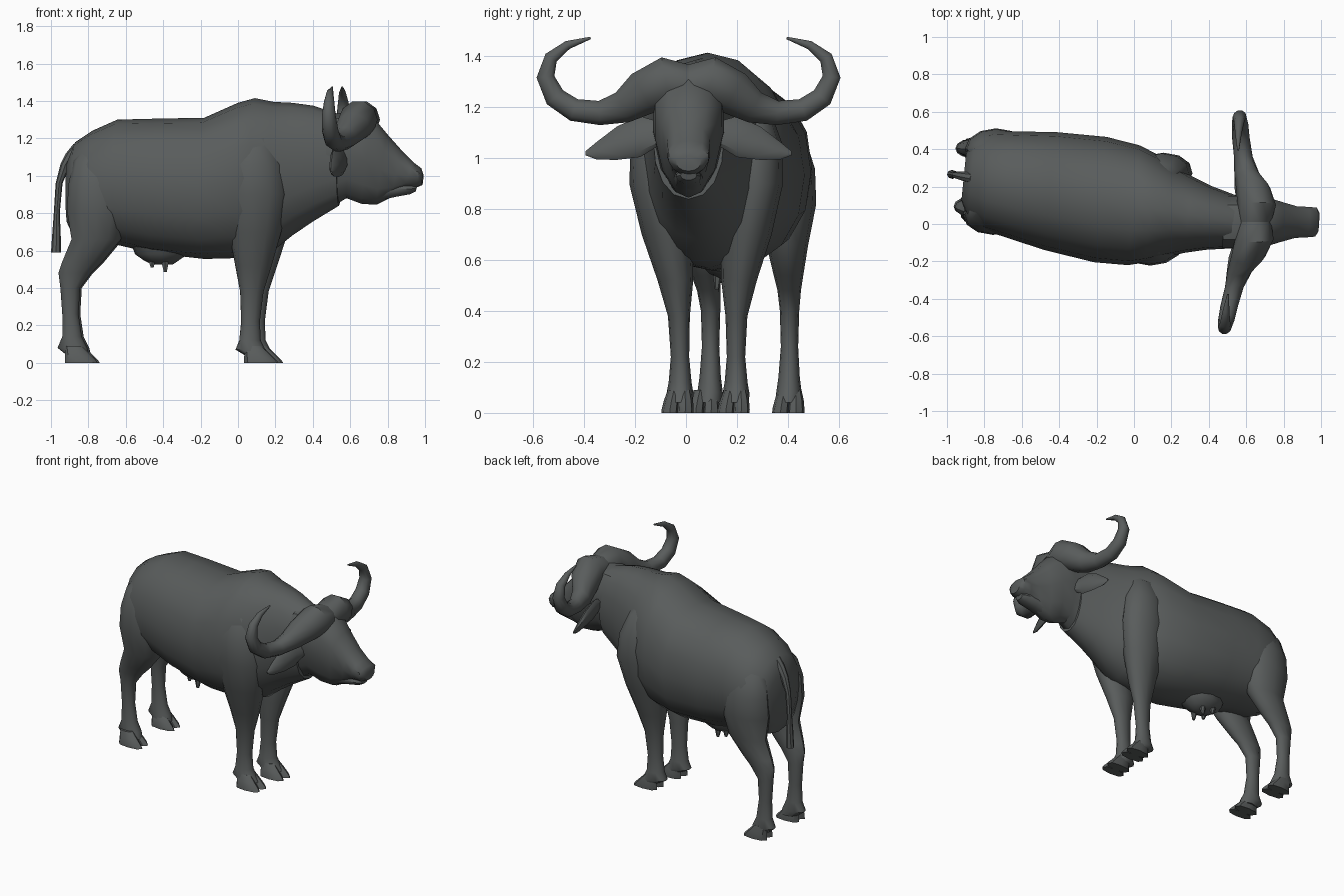
import bpy, bmesh, math
from mathutils import Vector

hide = bpy.data.materials.new("dark_grey_hide")
hide.diffuse_color = (0.1, 0.108, 0.107, 1)


def axis(x):
    """Sideways drift of the spine: the body stands slightly turned."""
    return max(0.01, 0.1 - 0.17 * x)


def skin(name, rings, n=12, p=1.0, shear=0.0, follow=True, taper=0.0):
    """Bridge rings given as (centre, u, v); p < 1 squarer, taper narrows the underside."""
    bm = bmesh.new()
    loops = []
    for c, u, v in rings:
        off = axis(c[0]) if follow else 0.01
        loop = []
        for i in range(n):
            a = 2 * math.pi * i / n
            ca, sa = math.cos(a), math.sin(a)
            ca = math.copysign(abs(ca) ** p, ca)
            sa = math.copysign(abs(sa) ** p, sa)
            q = Vector(c) + Vector(u) * ca * (1 + taper * sa) + Vector(v) * sa
            loop.append(bm.verts.new((q.x + shear * q.y, q.y + off, q.z)))
        loops.append(loop)
    for a, b in zip(loops, loops[1:]):
        for i in range(n):
            j = (i + 1) % n
            bm.faces.new((a[i], a[j], b[j], b[i]))
    bm.faces.new(loops[0])
    bm.faces.new(loops[-1])
    bmesh.ops.recalc_face_normals(bm, faces=bm.faces[:])
    me = bpy.data.meshes.new(name)
    bm.to_mesh(me)
    bm.free()
    me.materials.append(hide)
    ob = bpy.data.objects.new(name, me)
    bpy.context.collection.objects.link(ob)
    bpy.ops.object.select_all(action='DESELECT')
    ob.select_set(True)
    bpy.context.view_layer.objects.active = ob
    bpy.ops.object.shade_smooth_by_angle(angle=math.radians(42))
    return ob


def spans(rows, side=1):
    """Rings from side-view chords: (x1, z1, x2, z2, half width, offset)."""
    out = []
    for x1, z1, x2, z2, w, t in rows:
        a, b = Vector((x1, 0, z1)), Vector((x2, 0, z2))
        c = (a + b) / 2
        c.y = side * t
        out.append((c, (0, w, 0), (a - b) / 2))
    return out


def limb(rows, side):
    """Horizontal rings: (z, back x, front x, half width, offset)."""
    return spans([(b, z, f, z, w, t) for z, b, f, w, t in rows], side)


# Trunk and neck: x, top, bottom, half width
trunk = [(-.91, 1.08, .74, .13), (-.87, 1.18, .66, .21), (-.78, 1.24, .63, .265),
         (-.645, 1.30, .63, .285), (-.45, 1.305, .585, .315), (-.18, 1.31, .555, .335),
         (0, 1.39, .56, .32), (.09, 1.415, .57, .29), (.19, 1.395, .60, .245),
         (.29, 1.39, .68, .205), (.40, 1.375, .755, .17), (.54, 1.33, .84, .14)]
skin("trunk", spans([(x, t, x, b, w, 0) for x, t, b, w in trunk]), 16, .92, .1)

# Head, from the neck to the nose
skin("head", spans([(.48, 1.33, .48, .82, .14, 0), (.62, 1.34, .58, .88, .14, 0),
                    (.725, 1.31, .66, .85, .132, 0), (.80, 1.22, .74, .845, .108, 0),
                    (.88, 1.13, .82, .885, .085, 0), (.94, 1.07, .89, .93, .082, 0),
                    (.98, 1.04, .95, .935, .078, 0), (.99, 1.01, .985, .95, .05, 0)]),
     12, .85, .06, False, .22)
skin("lower_lip", spans([(.76, .97, .76, .865, .06, 0), (.86, .97, .84, .885, .055, 0),
                         (.93, .96, .92, .90, .05, 0), (.96, .95, .95, .915, .032, 0)]),
     10, .9, 0, False)

# Udder and tail
skin("udder", limb([(.66, -.58, -.22, .13, 0), (.58, -.55, -.27, .11, 0),
                    (.545, -.50, -.32, .075, 0), (.525, -.46, -.35, .035, 0)], 1))
skin("tail", limb([(1.17, -.88, -.80, .03, 0), (1.12, -.92, -.85, .027, 0),
                   (1.06, -.95, -.895, .024, 0),
                   (.96, -.975, -.938, .018, 0), (.80, -.985, -.953, .017, 0),
                   (.69, -.993, -.948, .024, 0), (.59, -1.0, -.945, .024, 0)], 1), 8)

front_leg = [(1.31, .06, .16, .04, .09), (1.20, .0, .22, .085, .16),
             (1.06, -.04, .27, .11, .187), (.90, -.045, .29, .112, .19),
             (.70, -.03, .25, .10, .155),
             (.52, .0, .195, .07, .125), (.38, .025, .15, .043, .113),
             (.22, .03, .13, .036, .11), (.12, .02, .135, .045, .11),
             (.07, .0, .16, .054, .11), (.04, .05, .18, .052, .11)]
hind_leg = [(1.20, -.80, -.68, .04, .09), (1.08, -.875, -.62, .085, .155),
            (.96, -.90, -.59, .105, .175),
            (.82, -.91, -.58, .11, .175), (.66, -.885, -.62, .082, .17),
            (.54, -.935, -.72, .058, .162), (.48, -.955, -.78, .046, .158),
            (.40, -.945, -.84, .038, .155), (.26, -.935, -.848, .034, .155),
            (.14, -.935, -.83, .042, .155), (.08, -.96, -.80, .05, .155),
            (.04, -.91, -.79, .05, .155)]

# Horn path: offset, x, z, radius;  ear: offset, x, z, thickness, half height
horn = [(0, .645, 1.285, .088), (.09, .65, 1.30, .103), (.18, .625, 1.255, .092),
        (.26, .585, 1.20, .067), (.35, .56, 1.178, .05), (.45, .54, 1.19, .047),
        (.525, .53, 1.24, .044), (.562, .525, 1.32, .037), (.54, .525, 1.395, .028),
        (.475, .525, 1.445, .018), (.385, .53, 1.473, .005)]
ear = [(.10, .57, 1.10, .03, .04), (.19, .555, 1.085, .028, .08),
       (.28, .545, 1.06, .024, .066), (.36, .535, 1.03, .016, .035),
       (.405, .53, 1.02, .004, .008)]

for side, label in ((-1, "near"), (1, "far")):
    skin("front_leg_" + label, limb(front_leg, side), 12, 1, .12)
    skin("hind_leg_" + label, limb(hind_leg, side), 12, 1, .03)

    # Cloven hooves: two toes on each foot
    for foot, x, off, sh in (("front", .05, .11, .12), ("hind", -.92, .16, .03)):
        for k in (-1, 1):
            t = off + k * .027
            toe = [(.09, x, x + .09, .024, t - k * .006), (.05, x, x + .13, .03, t),
                   (.015, x, x + .165, .033, t + k * .003), (0, x, x + .175, .033, t + k * .003)]
            rows = [(z, b, f, w, o + (x + .07 < 0) * -side * .013) for z, b, f, w, o in toe]
            skin("%s_hoof_%s" % (foot, label),
                 limb(rows if side < 0 else [(z, b, f, w, o) for z, b, f, w, o in toe], side),
                 8, .85, sh)

    # Teats
    for x in (-.46, -.39):
        z = .485 if x > -.4 else .51
        skin("teat_" + label, limb([(.57, x - .03, x + .03, .025, .04),
                                    (z, x - .008, x + .01, .008, .045)], side), 6)

    # Horn swept along its curl
    rings = []
    for i, (t, x, z, r) in enumerate(horn):
        a, b = horn[max(i - 1, 0)], horn[min(i + 1, len(horn) - 1)]
        d = Vector((b[0] - a[0], b[2] - a[2])).normalized()
        if i == 0:
            d = Vector((1, 0))
        rings.append(((x, side * t, z), (r, 0, 0), (0, -side * d.y * r, d.x * r)))
    skin("horn_" + label, rings, 10, 1, .07, False)

    # Leaf-shaped ear, leaning back at the top
    skin("ear_" + label, [((x, side * t, z), (w, 0, 0), (-.25 * h, 0, h))
                          for t, x, z, w, h in ear], 8, 1, .08, False)
